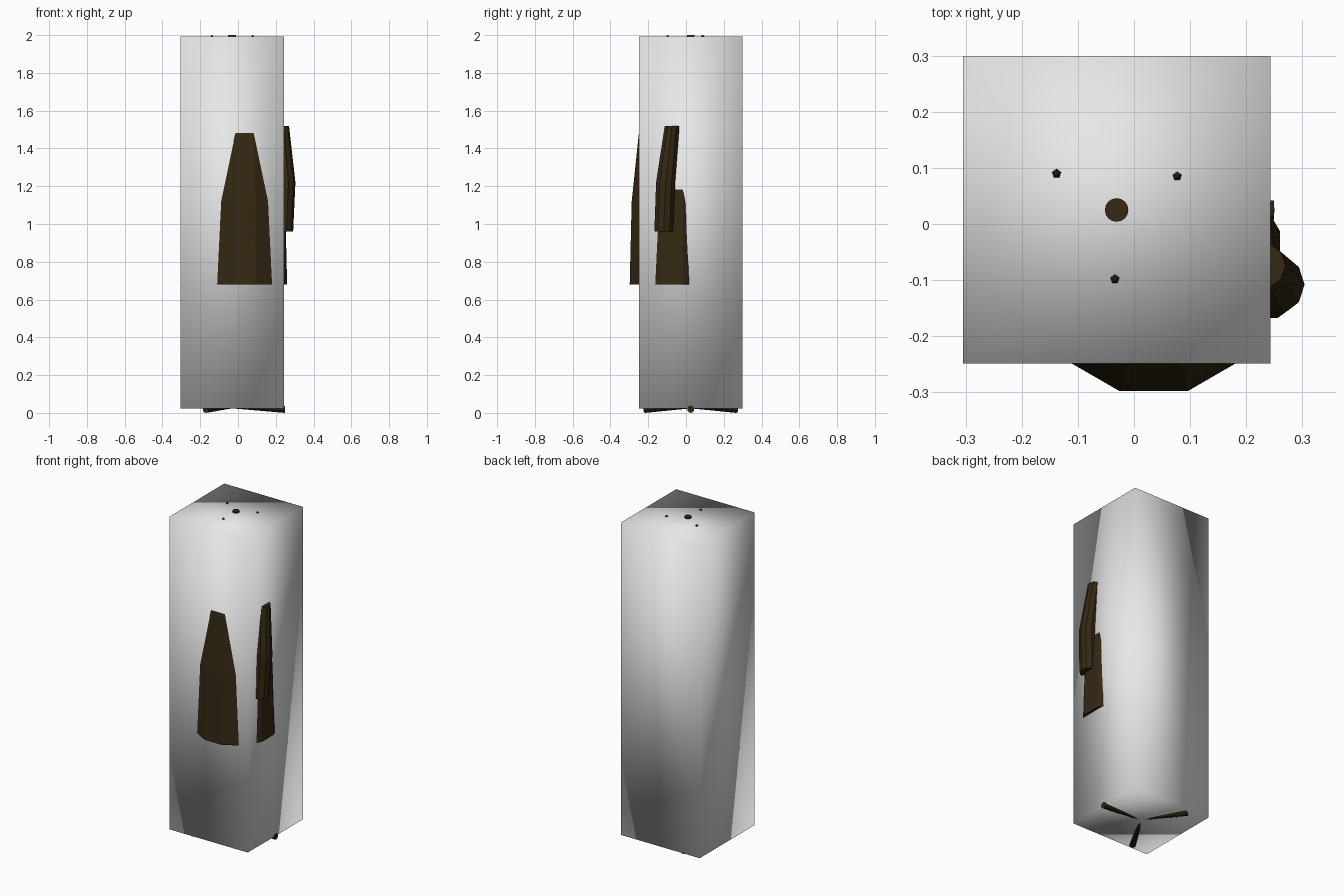
import bpy, bmesh, math
from mathutils import Vector

if "Cube" in bpy.data.objects:
    bpy.data.objects.remove(bpy.data.objects["Cube"], do_unlink=True)


def material(name, color):
    m = bpy.data.materials.new(name)
    m.use_nodes = True
    m.diffuse_color = color
    m.node_tree.nodes["Principled BSDF"].inputs["Base Color"].default_value = color
    return m


GREY = material("light_grey", (0.8, 0.8, 0.8, 1))
BRONZE = material("dark_bronze", (0.034, 0.021, 0.006, 1))


def finish(name, bm, mat):
    bmesh.ops.recalc_face_normals(bm, faces=bm.faces)
    mesh = bpy.data.meshes.new(name)
    bm.to_mesh(mesh)
    bm.free()
    mesh.materials.append(mat)
    obj = bpy.data.objects.new(name, mesh)
    bpy.context.collection.objects.link(obj)
    return obj


def loft(name, rings, sides, turn=0.0):
    """Capped stack of horizontal polygons: (x, y, z, radius)."""
    bm = bmesh.new()
    loops = []
    for x, y, z, r in rings:
        angles = [turn + math.tau * i / sides for i in range(sides)]
        loops.append([bm.verts.new((x + r * math.cos(a), y + r * math.sin(a), z)) for a in angles])
    for low, high in zip(loops, loops[1:]):
        for i in range(sides):
            j = (i + 1) % sides
            bm.faces.new((low[i], low[j], high[j], high[i]))
    bm.faces.new(loops[0])
    bm.faces.new(loops[-1])
    return finish(name, bm, BRONZE)


def rod(name, start, end, r1, r2, sides=10):
    """Tapered rod between two points."""
    start, end = Vector(start), Vector(end)
    axis = end - start
    bm = bmesh.new()
    bmesh.ops.create_cone(bm, cap_ends=True, segments=sides, radius1=r1, radius2=r2, depth=axis.length)
    bmesh.ops.rotate(bm, verts=bm.verts, matrix=axis.to_track_quat("Z", "Y").to_matrix())
    bmesh.ops.translate(bm, verts=bm.verts, vec=(start + end) / 2)
    return finish(name, bm, BRONZE)


# Tall softly shaded casing
bm = bmesh.new()
bmesh.ops.create_cube(bm, size=1)
bmesh.ops.scale(bm, verts=bm.verts, vec=(0.548, 0.548, 1.97))
bmesh.ops.translate(bm, verts=bm.verts, vec=(-0.031, 0.025, 1.007))
for face in bm.faces:
    face.smooth = True
finish("casing", bm, GREY)

# Twelve-sided tapered body showing through the front and left walls
body = [(0.68, 0.233), (1.12, 0.222), (1.47, 0.184), (1.6, 0.165)]
loft("inner_body", [(0.035, -0.073, z, r) for z, r in body], 12, math.pi / 12)

# Bent arm against the left wall
loft("side_arm", [(0.24, -0.118, 0.96, 0.052), (0.251, -0.108, 1.22, 0.053),
                  (0.229, -0.074, 1.52, 0.041)], 10)

# Central pole and three feet splayed around it
CX, CY = -0.031, 0.025
loft("pole", [(CX, CY, 0.022, 0.021), (CX, CY, 2.0, 0.021)], 16)
for i in range(3):
    a = math.tau * i / 3
    rod(f"foot_{i + 1}", (CX, CY, 0.034), (CX + 0.28 * math.cos(a), CY + 0.28 * math.sin(a), 0.018),
        0.01, 0.018)

# Three pointed studs on top
for i, (x, y) in enumerate([(-0.138, 0.09), (0.077, 0.085), (-0.034, -0.098)]):
    loft(f"stud_{i + 1}", [(x, y, 1.985, 0.013), (x, y, 2.0, 0.003)], 5, math.pi / 2)
